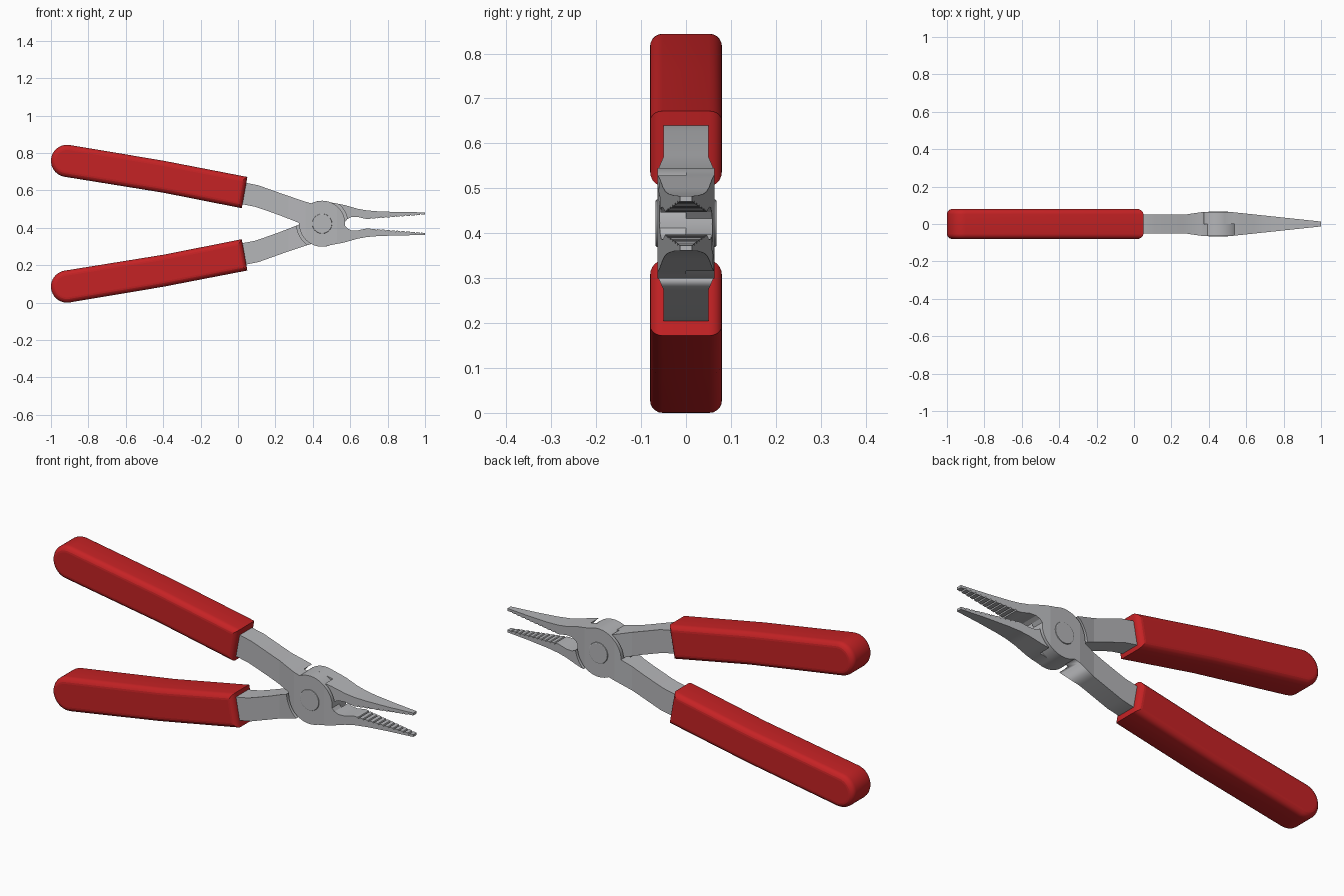
import bpy, bmesh, math
from mathutils import Vector, Matrix

if "Cube" in bpy.data.objects:
    bpy.data.objects.remove(bpy.data.objects["Cube"])

PX, PZ = 0.45, 0.422      # pivot position
T = 0.063                 # half thickness at the joint


def material(name, rgb):
    m = bpy.data.materials.new(name)
    m.diffuse_color = (*rgb, 1)
    m.use_nodes = True
    m.node_tree.nodes["Principled BSDF"].inputs["Base Color"].default_value = m.diffuse_color
    return m


steel = material("steel grey", (0.46, 0.465, 0.48))
red = material("grip red", (0.56, 0.016, 0.018))


def arc(cx, cz, r, a0, a1, n):
    steps = [math.radians(a0 + (a1 - a0) * i / n) for i in range(n + 1)]
    return [(cx + r * math.cos(a), cz + r * math.sin(a)) for a in steps]


def prism(pts, y0, y1):
    """Extrude an x-z outline from y0 to y1."""
    bm = bmesh.new()
    face = bm.faces.new([bm.verts.new((x, y0, z)) for x, z in pts])
    ext = bmesh.ops.extrude_face_region(bm, geom=[face])["geom"]
    for v in ext:
        if isinstance(v, bmesh.types.BMVert):
            v.co.y = y1
    bmesh.ops.recalc_face_normals(bm, faces=bm.faces[:])
    return bm


def make(name, bm, mat):
    me = bpy.data.meshes.new(name)
    bm.to_mesh(me)
    bm.free()
    ob = bpy.data.objects.new(name, me)
    bpy.context.collection.objects.link(ob)
    me.materials.append(mat)
    return ob


def select(ob):
    bpy.ops.object.select_all(action='DESELECT')
    ob.select_set(True)
    bpy.context.view_layer.objects.active = ob


def smooth(ob, deg):
    select(ob)
    bpy.ops.object.shade_smooth_by_angle(angle=math.radians(deg))
    for p in ob.data.polygons:          # keep the broad side faces flat
        if abs(p.normal.y) > 0.98:
            p.use_smooth = False


# Rotation by half a turn about the pivot's x axis turns one half into the other
FLIP = (Matrix.Translation((0, 0, PZ)) @ Matrix.Rotation(math.pi, 4, 'X')
        @ Matrix.Translation((0, 0, -PZ)))


def flipped_copy(ob, name):
    me = ob.data.copy()
    me.transform(FLIP)
    new = bpy.data.objects.new(name, me)
    bpy.context.collection.objects.link(new)


# Front half: upper tang, joint disc and lower jaw in one outline
teeth = []
N = 11
for i in range(N):
    x = 0.69 + 0.29 * i / N
    z = 0.397 - 0.022 * i / N
    teeth += [(x, z), (x + 0.018, z - 0.0015), (x + 0.021, z - 0.009)]

outline = [(-0.1, 0.66), (0.05, 0.639), (0.11, 0.627), (0.25, 0.577), (0.36, 0.54)]
outline += arc(PX, PZ, 0.123, 118, -5, 22)
outline += [(0.585, 0.397), (0.605, 0.387), (0.64, 0.386), (0.665, 0.392)]
outline += teeth
outline += [(0.98, 0.374), (1.0, 0.373), (1.0, 0.361), (0.87, 0.36), (0.75, 0.356),
            (0.69, 0.351), (0.64, 0.342), (0.57, 0.322)]
outline += arc(PX, PZ, 0.123, -68, -182, 20)
outline += [(0.22, 0.468), (0.13, 0.5), (0.09, 0.513), (0.04, 0.523), (-0.1, 0.545)]
half = make("front_half", prism(outline, -T, T), steel)

# Round recess that seats the other half's disc
cutter = make("recess_cutter", prism(arc(PX, PZ, 0.137, 0, 354.375, 63), 0, 0.2), steel)
cutter.hide_render = True
mod = half.modifiers.new("recess", 'BOOLEAN')
mod.operation = 'DIFFERENCE'
mod.solver = 'EXACT'
mod.object = cutter
select(half)
bpy.ops.object.modifier_apply(modifier=mod.name)
bpy.data.objects.remove(cutter)

# Taper the thickness along the length
stops = [(-1, 0.05), (0.27, 0.05), (0.36, T), (0.53, T), (1.01, 0.012)]


def thickness(x):
    for (xa, ta), (xb, tb) in zip(stops, stops[1:]):
        if x <= xb:
            return ta + (tb - ta) * (x - xa) / (xb - xa)
    return stops[-1][1]


bm = bmesh.new()
bm.from_mesh(half.data)
for x, _ in stops[1:4]:
    bmesh.ops.bisect_plane(bm, geom=bm.verts[:] + bm.edges[:] + bm.faces[:],
                           plane_co=(x, 0, 0), plane_no=(1, 0, 0))
for v in bm.verts:
    v.co.y *= thickness(v.co.x) / T
bm.to_mesh(half.data)
bm.free()
smooth(half, 22)
flipped_copy(half, "back_half")

# Rivet through the joint
rivet_bm = prism(arc(PX, PZ, 0.053, 0, 352.5, 47), -0.068, 0.068)
rims = [e for e in rivet_bm.edges if abs(e.verts[0].co.y - e.verts[1].co.y) < 1e-6]
bmesh.ops.bevel(rivet_bm, geom=rims, offset=0.004, segments=2, affect='EDGES', profile=0.5)
smooth(make("rivet", rivet_bm, steel), 30)

# Red grips with rounded long edges and a round end
grip_pts = [(0.05, 0.672), (-0.4, 0.759)]
grip_pts += arc(-0.914, 0.758, 0.086, 80, 260, 20)
grip_pts += [(-0.4, 0.588), (0.02, 0.505)]
grip_bm = prism(grip_pts, -0.08, 0.08)
rims = [e for e in grip_bm.edges if abs(e.verts[0].co.y - e.verts[1].co.y) < 1e-6]
bmesh.ops.bevel(grip_bm, geom=rims, offset=0.028, segments=5, affect='EDGES', profile=0.5)
grip = make("upper_grip", grip_bm, red)
smooth(grip, 35)
flipped_copy(grip, "lower_grip")
